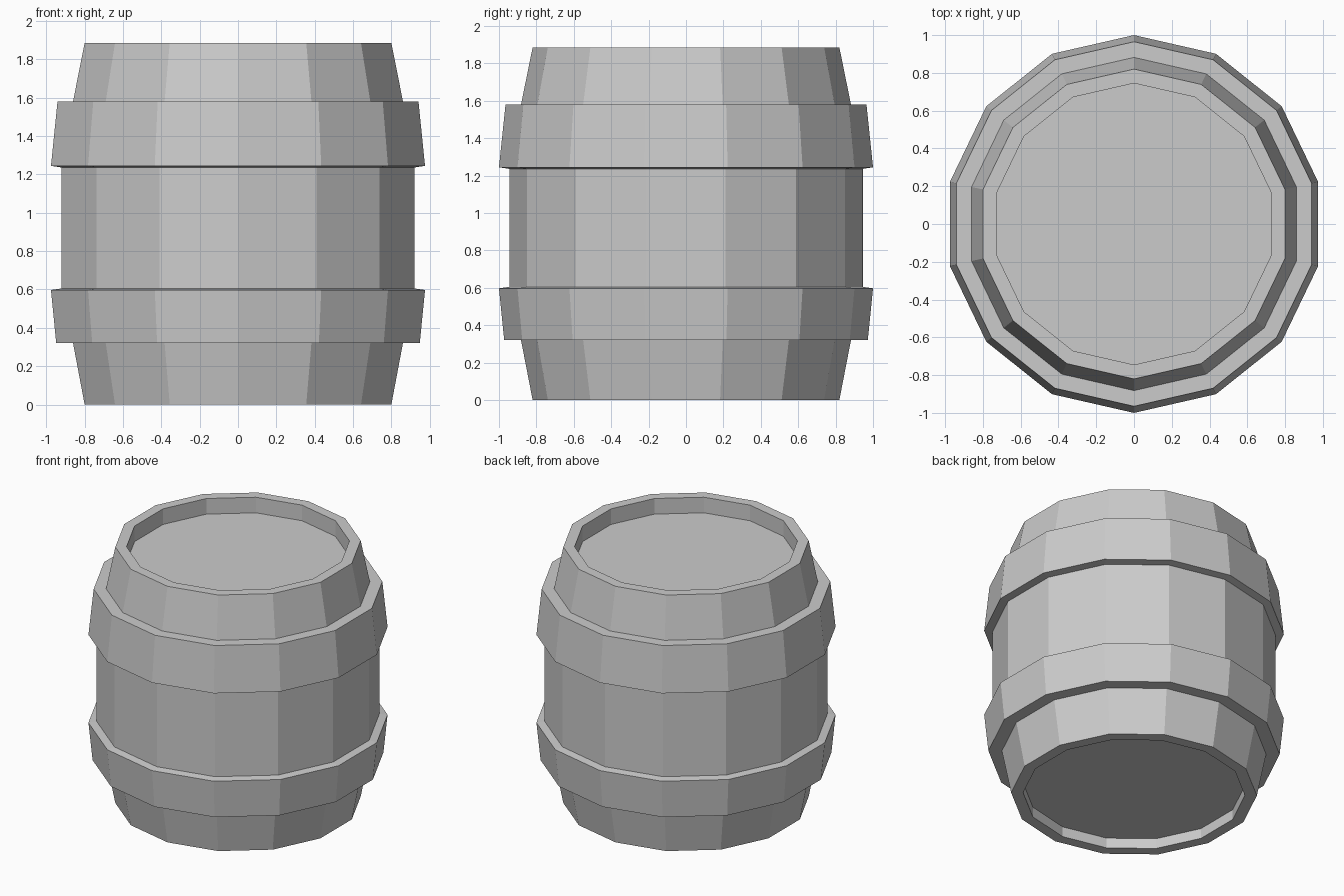
import bpy, bmesh, math

if "Cube" in bpy.data.objects:
    bpy.data.objects.remove(bpy.data.objects["Cube"])

SIDES = 14

grey = bpy.data.materials.new("plain grey")
grey.diffuse_color = (0.6, 0.6, 0.6, 1)
grey.use_nodes = True
grey.node_tree.nodes["Principled BSDF"].inputs["Base Color"].default_value = grey.diffuse_color


def lathe(name, profile, cap=None):
    """Turn (radius, height) points, listed with the outside on their right, round z.
    cap closes the ring at that profile index with a flat disc."""
    bm = bmesh.new()
    rings = []
    for r, z in profile:
        ring = []
        for i in range(SIDES):
            a = math.pi / 2 + 2 * math.pi * i / SIDES
            ring.append(bm.verts.new((r * math.cos(a), r * math.sin(a), z)))
        rings.append(ring)
    for low, high in zip(rings, rings[1:]):
        for i in range(SIDES):
            j = (i + 1) % SIDES
            bm.faces.new((low[i], low[j], high[j], high[i]))
    if cap is not None:
        ring = rings[cap]
        bm.faces.new(ring if cap == -1 else ring[::-1])
    mesh = bpy.data.meshes.new(name)
    bm.to_mesh(mesh)
    bm.free()
    mesh.materials.append(grey)
    obj = bpy.data.objects.new(name, mesh)
    bpy.context.collection.objects.link(obj)
    return obj


# Recessed bottom head, bottom rim and lower staves
lathe("lower_staves", [(0.74, 0.075), (0.74, 0), (0.82, 0), (0.882, 0.32)], cap=0)

# Lower hoop, wider towards the middle of the barrel
lathe("lower_hoop", [(0.882, 0.32), (0.972, 0.32), (1.0, 0.597), (0.945, 0.605)])

# Straight middle staves
lathe("middle_staves", [(0.945, 0.605), (0.945, 1.236)])

# Upper hoop
lathe("upper_hoop", [(0.945, 1.236), (1.0, 1.244), (0.965, 1.58), (0.882, 1.58)])

# Upper staves, top rim and recessed lid
lathe("upper_staves", [(0.882, 1.58), (0.82, 1.885), (0.745, 1.885), (0.745, 1.77)], cap=-1)
